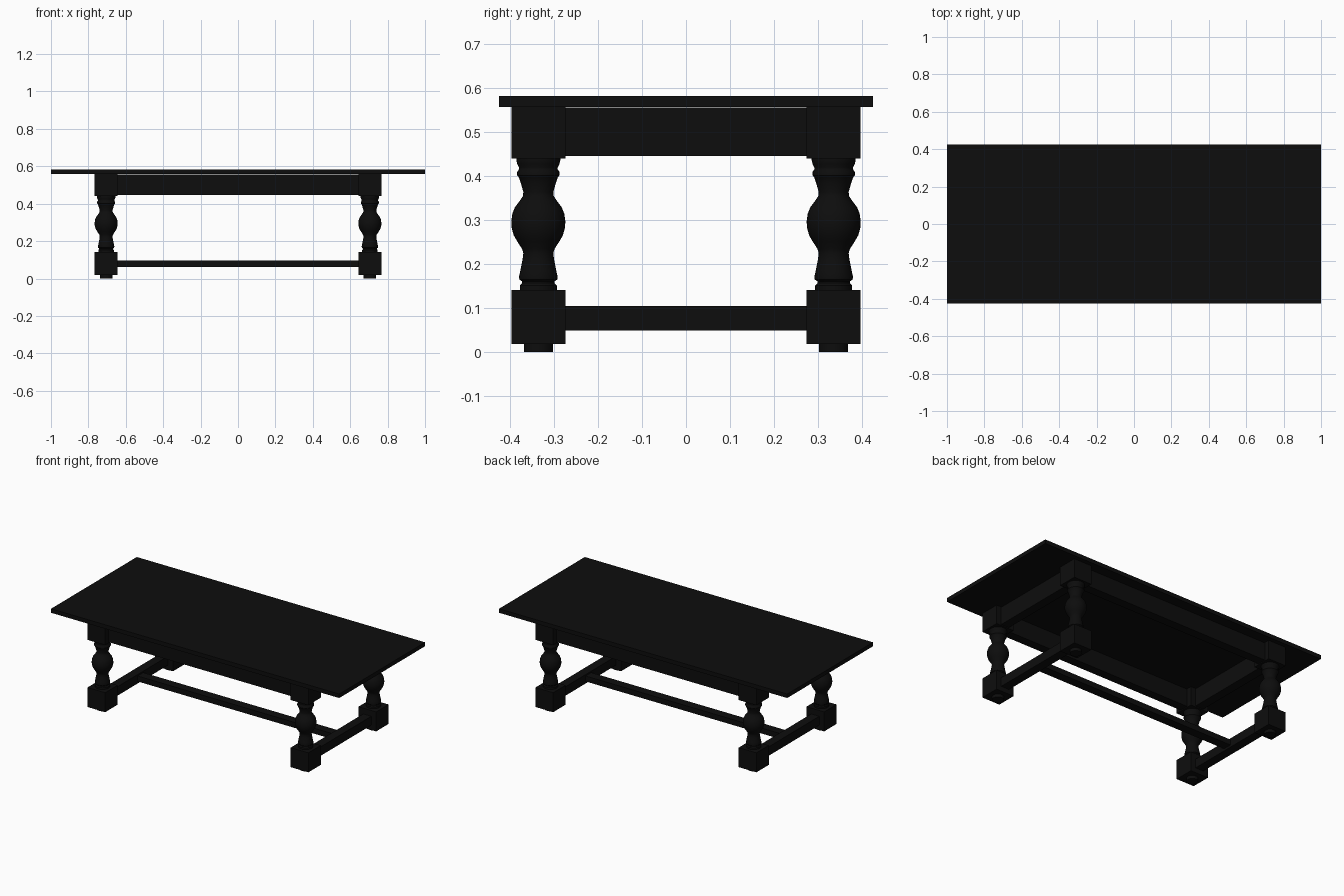
import bpy, bmesh, math

if "Cube" in bpy.data.objects:
    bpy.data.objects.remove(bpy.data.objects["Cube"])

mat = bpy.data.materials.new("black_wood")
mat.diffuse_color = (0.004, 0.004, 0.004, 1)
mat.use_nodes = True
mat.node_tree.nodes["Principled BSDF"].inputs["Base Color"].default_value = mat.diffuse_color

LX, LY = 0.705, 0.336      # leg centres
H = 0.0615                 # half width of the leg blocks


def finish(name, bm):
    bmesh.ops.recalc_face_normals(bm, faces=bm.faces)
    me = bpy.data.meshes.new(name)
    bm.to_mesh(me)
    bm.free()
    me.materials.append(mat)
    ob = bpy.data.objects.new(name, me)
    bpy.context.collection.objects.link(ob)
    return ob


def box(name, x0, x1, y0, y1, z0, z1):
    bm = bmesh.new()
    bmesh.ops.create_cube(bm, size=1)
    for v in bm.verts:
        v.co.x = x0 if v.co.x < 0 else x1
        v.co.y = y0 if v.co.y < 0 else y1
        v.co.z = z0 if v.co.z < 0 else z1
    return finish(name, bm)


def lathe(name, profile, cx, cy, n=32):
    bm = bmesh.new()
    rings = [[bm.verts.new((cx + r * math.cos(2 * math.pi * i / n),
                            cy + r * math.sin(2 * math.pi * i / n), z))
              for i in range(n)] for r, z in profile]
    for a, b in zip(rings, rings[1:]):
        for i in range(n):
            j = (i + 1) % n
            bm.faces.new((a[i], a[j], b[j], b[i]))
    bm.faces.new(rings[0])
    bm.faces.new(rings[-1])
    ob = finish(name, bm)
    bpy.ops.object.select_all(action='DESELECT')
    ob.select_set(True)
    bpy.context.view_layer.objects.active = ob
    bpy.ops.object.shade_smooth_by_angle(angle=math.radians(35))
    return ob


# Turned section: lower collar, vase, ball, vase, upper collar
turning = [(0.042, 0.138), (0.042, 0.152), (0.037, 0.157), (0.037, 0.161),
           (0.043, 0.165), (0.044, 0.171), (0.041, 0.185), (0.036, 0.21),
           (0.034, 0.225), (0.037, 0.235), (0.048, 0.252), (0.056, 0.266),
           (0.061, 0.284), (0.0615, 0.298), (0.059, 0.315), (0.053, 0.33),
           (0.043, 0.343), (0.035, 0.355), (0.034, 0.364), (0.040, 0.385),
           (0.044, 0.397), (0.048, 0.402), (0.048, 0.410), (0.044, 0.416),
           (0.044, 0.420), (0.048, 0.428), (0.050, 0.436), (0.050, 0.442)]

# Table top
box("table_top", -1, 1, -0.425, 0.425, 0.558, 0.583)

# Four legs
for sx, xn in ((-1, "left"), (1, "right")):
    for sy, yn in ((-1, "front"), (1, "back")):
        cx, cy, tag = sx * LX, sy * LY, f"{yn}_{xn}"
        lathe(f"{tag}_foot", [(0.033, 0), (0.033, 0.02)], cx, cy)
        box(f"{tag}_lower_block", cx - H, cx + H, cy - H, cy + H, 0.019, 0.141)
        lathe(f"{tag}_turned_leg", turning, cx, cy)
        box(f"{tag}_upper_block", cx - H, cx + H, cy - H, cy + H, 0.44, 0.558)

# Aprons between the upper blocks
T = 0.028
for s, n in ((-1, "front"), (1, "back")):
    box(f"{n}_apron", -LX + H, LX - H, s * LY - T, s * LY + T, 0.446, 0.556)
for s, n in ((-1, "left"), (1, "right")):
    box(f"{n}_apron", s * LX - T, s * LX + T, -LY + H, LY - H, 0.446, 0.556)
    # Side stretcher between the lower blocks
    box(f"{n}_stretcher", s * LX - T, s * LX + T, -LY + H, LY - H, 0.049, 0.105)

# Long centre stretcher
box("centre_stretcher", -LX + T, LX - T, -T, T, 0.062, 0.096)
